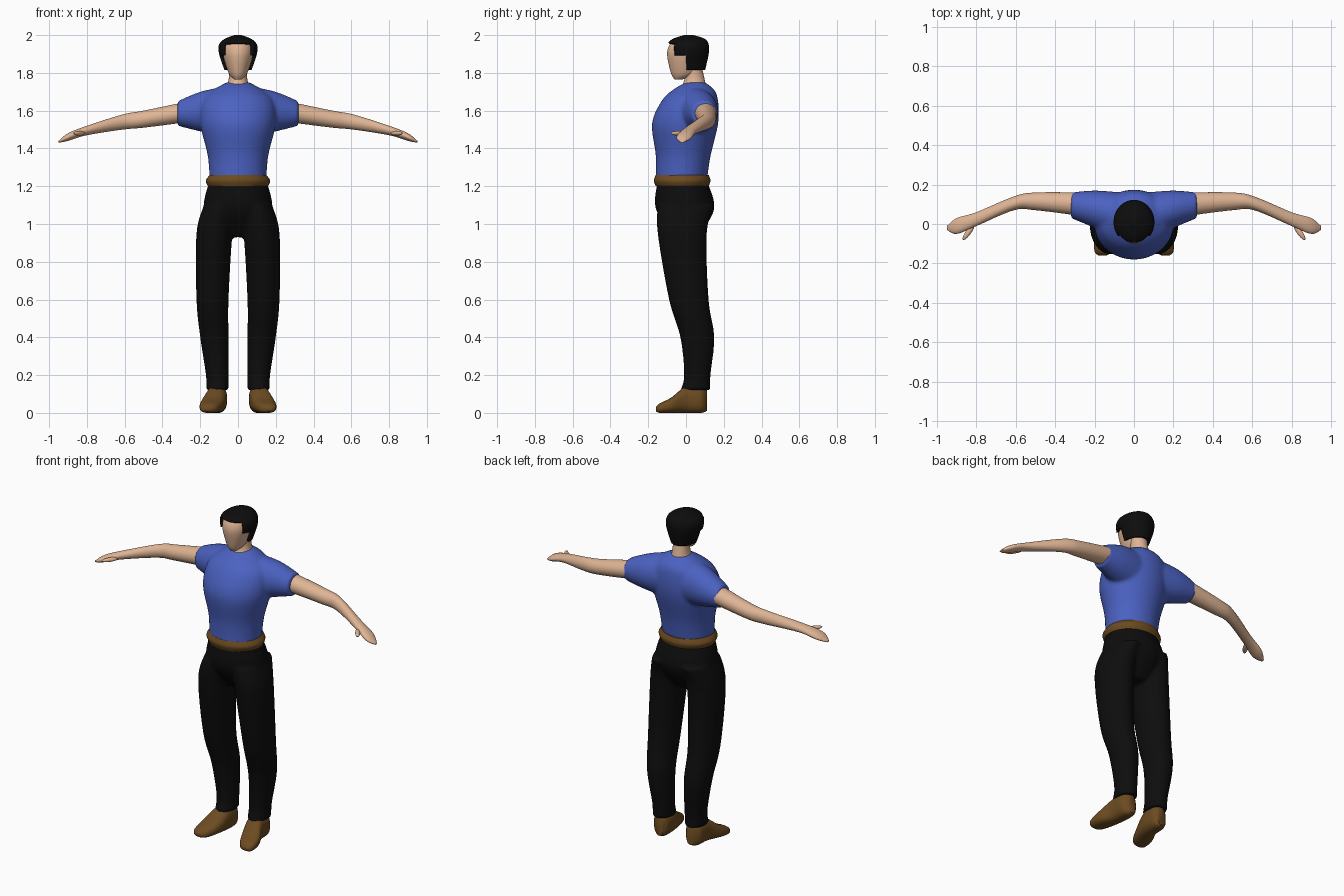
import bpy, bmesh, math
from mathutils import Matrix

cube = bpy.data.objects.get("Cube")
if cube:
    bpy.data.objects.remove(cube)


def material(name, red, green, blue):
    mat = bpy.data.materials.new(name)
    mat.use_nodes = True
    mat.diffuse_color = (red, green, blue, 1)
    shader = mat.node_tree.nodes["Principled BSDF"]
    shader.inputs["Base Color"].default_value = mat.diffuse_color
    shader.inputs["Roughness"].default_value = 0.8
    return mat


skin = material("skin", 0.74, 0.46, 0.3)
shirt_blue = material("shirt blue", 0.07, 0.12, 0.53)
black = material("black", 0.004, 0.004, 0.004)
leather = material("leather brown", 0.15, 0.07, 0.015)


def spline(rows, steps):
    """Pass a smooth curve through rows of numbers."""
    dense = []
    last = len(rows) - 1
    for i in range(last):
        before, start, end, after = (rows[min(max(i + k, 0), last)] for k in (-1, 0, 1, 2))
        for step in range(steps):
            t = step / steps
            dense.append([
                b + t / 2 * (c - a + t * (2 * a - 5 * b + 4 * c - d + t * (3 * (b - c) + d - a)))
                for a, b, c, d in zip(before, start, end, after)])
    return dense + [rows[last]]


def rounded(angle, low, high, power):
    """One coordinate of a rounded outline that spans low to high."""
    wave = math.cos(angle)
    reach = math.copysign(abs(wave) ** (2 / power), wave)
    return (low + high) / 2 + (high - low) / 2 * reach


def loft(bm, axis, rows, power=2, side=1, steps=6, segments=48):
    """Skin rings along an axis; a row is position, then low and high of both other axes."""
    rings = []
    for along, u_low, u_high, v_low, v_high in spline(rows, steps):
        ring = []
        for k in range(segments):
            angle = math.tau * k / segments
            u = rounded(angle, u_low, u_high, power)
            v = rounded(angle - math.pi / 2, v_low, v_high, power)
            x, y, z = {"X": (along, u, v), "Y": (u, along, v), "Z": (u, v, along)}[axis]
            ring.append(bm.verts.new((x * side, y, z)))
        rings.append(ring)
    for lower, upper in zip(rings, rings[1:]):
        for k in range(segments):
            bm.faces.new((lower[k - 1], lower[k], upper[k], upper[k - 1]))
    bm.faces.new(rings[0])
    bm.faces.new(rings[-1])


def body_loft(bm, rows, **options):
    """Loft upward with rings centred on x; a row is height, half width, front, back."""
    loft(bm, "Z", [(z, -half, half, front, back) for z, half, front, back in rows], **options)


def finish(bm, name, mat):
    bmesh.ops.recalc_face_normals(bm, faces=bm.faces)
    mesh = bpy.data.meshes.new(name)
    bm.to_mesh(mesh)
    bm.free()
    mesh.materials.append(mat)
    mesh.shade_smooth()
    mesh.set_sharp_from_angle(angle=math.radians(50))
    part = bpy.data.objects.new(name, mesh)
    bpy.context.collection.objects.link(part)
    return part


def mirror(part):
    part.modifiers.new("mirror", "MIRROR")


def fuse(part):
    """Melt overlapping lofts into one soft garment."""
    remesh = part.modifiers.new("fuse", "REMESH")
    remesh.mode = "VOXEL"
    remesh.voxel_size = 0.009
    remesh.use_smooth_shade = True
    part.modifiers.new("soften", "SMOOTH").iterations = 8


# Shirt: torso and two sleeves
bm = bmesh.new()
body_loft(bm, [
    (1.22, 0.15, -0.16, 0.11),
    (1.36, 0.16, -0.16, 0.13),
    (1.53, 0.2, -0.18, 0.17),
    (1.65, 0.19, -0.13, 0.17),
    (1.71, 0.13, -0.07, 0.15),
    (1.75, 0.06, 0, 0.1)])
for side in (1, -1):
    loft(bm, "X", [
        (0.06, -0.08, 0.16, 1.46, 1.73),
        (0.2, -0.02, 0.17, 1.49, 1.7),
        (0.32, 0.03, 0.16, 1.52, 1.65)], side=side)
fuse(finish(bm, "shirt", shirt_blue))

# Trousers: hips and two legs
bm = bmesh.new()
body_loft(bm, [
    (1.23, 0.15, -0.15, 0.11),
    (1.08, 0.18, -0.16, 0.15),
    (0.93, 0.09, -0.06, 0.06)])
for side in (1, -1):
    loft(bm, "Z", [
        (1.1, 0.01, 0.18, -0.15, 0.15),
        (0.95, 0.03, 0.22, -0.15, 0.11),
        (0.6, 0.05, 0.22, -0.09, 0.12),
        (0.4, 0.05, 0.2, -0.03, 0.15),
        (0.2, 0.05, 0.17, -0.01, 0.13),
        (0.12, 0.05, 0.17, -0.03, 0.13)], side=side)
fuse(finish(bm, "trousers", black))

# Belt
bm = bmesh.new()
body_loft(bm, [
    (1.2, 0.16, -0.16, 0.12),
    (1.23, 0.17, -0.17, 0.13),
    (1.26, 0.15, -0.16, 0.12)])
finish(bm, "belt", leather)

# Arms with flat hands
bm = bmesh.new()
loft(bm, "X", [
    (0.26, 0.04, 0.16, 1.54, 1.65),
    (0.5, 0.07, 0.16, 1.51, 1.6),
    (0.61, 0.07, 0.14, 1.5, 1.58),
    (0.8, -0.01, 0.06, 1.47, 1.52),
    (0.9, -0.05, 0.03, 1.44, 1.48),
    (0.95, -0.03, -0.01, 1.43, 1.44)])
mirror(finish(bm, "arms", skin))

# Thumbs
bm = bmesh.new()
pose = Matrix.Translation((0.84, -0.04, 1.48)) @ Matrix.Rotation(math.radians(35), 4, "Z")
pose @= Matrix.Diagonal((0.014, 0.05, 0.012, 1))
bmesh.ops.create_uvsphere(bm, u_segments=20, v_segments=12, radius=1, matrix=pose)
mirror(finish(bm, "thumbs", skin))

# Shoes
bm = bmesh.new()
loft(bm, "Y", [
    (0.11, 0.08, 0.13, 0.01, 0.12),
    (0.08, 0.06, 0.16, 0, 0.14),
    (0, 0.06, 0.17, 0, 0.14),
    (-0.08, 0.08, 0.2, 0, 0.08),
    (-0.14, 0.11, 0.2, 0, 0.05),
    (-0.16, 0.14, 0.18, 0.01, 0.03)], power=2.5)
mirror(finish(bm, "shoes", leather))

# Neck
bm = bmesh.new()
body_loft(bm, [
    (1.68, 0.08, -0.05, 0.12),
    (1.76, 0.05, -0.01, 0.1),
    (1.85, 0.05, 0, 0.08)])
finish(bm, "neck", skin)

# Head
bm = bmesh.new()
body_loft(bm, [
    (1.765, 0.02, -0.06, -0.02),
    (1.8, 0.05, -0.08, 0.06),
    (1.9, 0.08, -0.1, 0.1),
    (1.96, 0.07, -0.08, 0.09),
    (1.98, 0.04, -0.04, 0.05)])
finish(bm, "head", skin)

# Hair: a shell trimmed to the hairline
bm = bmesh.new()
body_loft(bm, [
    (1.81, 0.07, -0.08, 0.1),
    (1.9, 0.1, -0.1, 0.12),
    (1.95, 0.1, -0.1, 0.12),
    (1.98, 0.07, -0.07, 0.1),
    (2, 0.02, -0.01, 0.04)], steps=10, segments=72)


def is_hair(point):
    if point.y > 0:
        hairline = 1.815
    elif point.y > -0.06:
        hairline = 1.89
    else:
        hairline = 1.96
    return point.z > hairline


bare = [face for face in bm.faces if not is_hair(face.calc_center_median())]
bmesh.ops.delete(bm, geom=bare, context="FACES")
shell = finish(bm, "hair", black).modifiers.new("thickness", "SOLIDIFY")
shell.thickness = 0.016
shell.offset = -1
